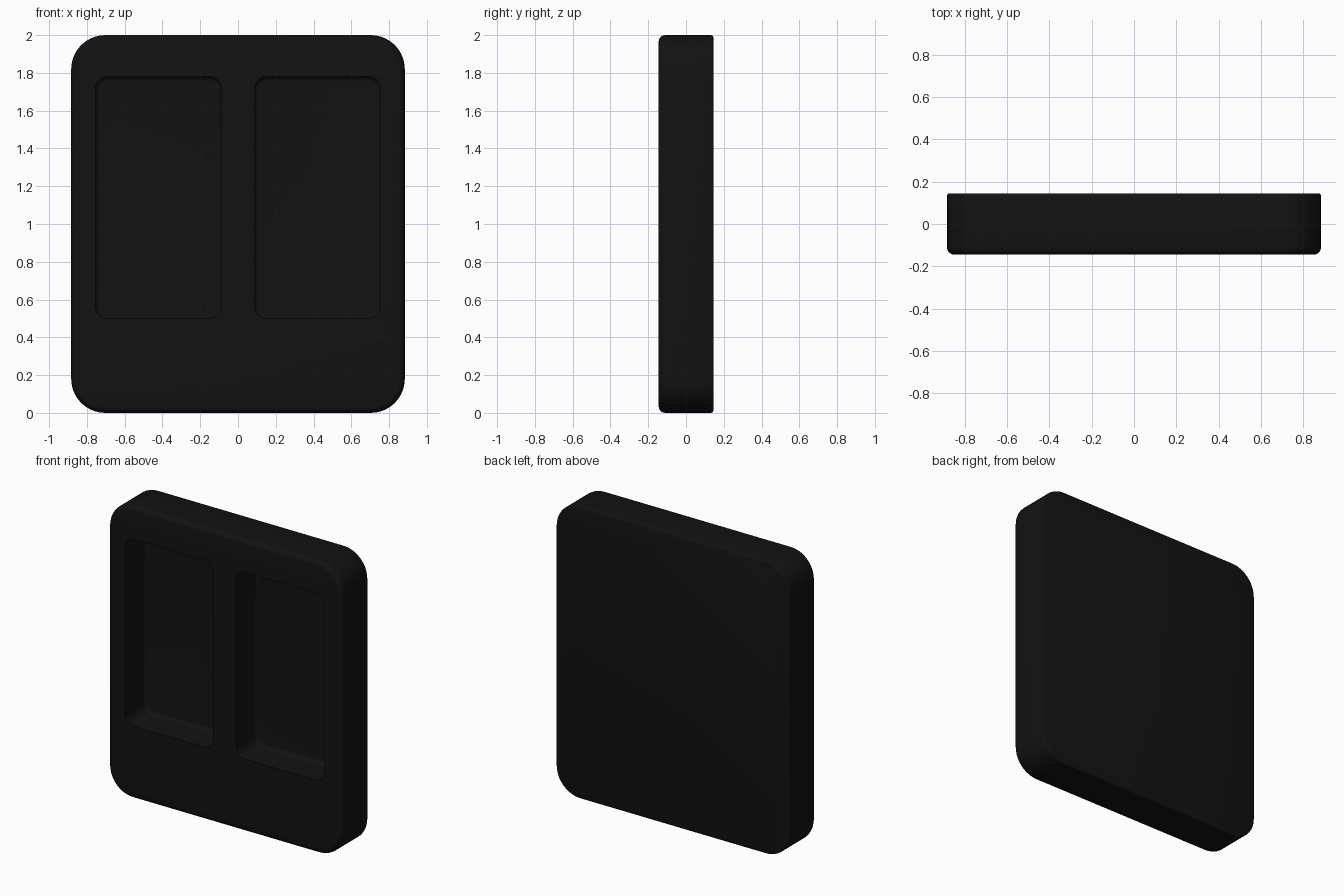
import bpy, bmesh, math

if "Cube" in bpy.data.objects:
    bpy.data.objects.remove(bpy.data.objects["Cube"])


def rounded_ring(bm, cx, cz, hw, hh, r, y, seg):
    """Ring of vertices around a rounded rectangle in the XZ plane."""
    verts = []
    for k, (sx, sz) in enumerate([(1, 1), (-1, 1), (-1, -1), (1, -1)]):
        for i in range(seg + 1):
            a = math.pi / 2 * (k + i / seg)
            verts.append(bm.verts.new((cx + sx * (hw - r) + r * math.cos(a), y,
                                       cz + sz * (hh - r) + r * math.sin(a))))
    return verts


def slab(name, cx, cz, hw, hh, r, profile, seg=10):
    """Loft rounded rectangles through (inset, y) profile points, capped at both ends."""
    bm = bmesh.new()
    rings = [rounded_ring(bm, cx, cz, hw - d, hh - d, r - d, y, seg) for d, y in profile]
    for a, b in zip(rings, rings[1:]):
        for i in range(len(a)):
            j = (i + 1) % len(a)
            bm.faces.new((a[i], a[j], b[j], b[i]))
    bm.faces.new(rings[0])
    bm.faces.new(rings[-1])
    bmesh.ops.recalc_face_normals(bm, faces=bm.faces)
    mesh = bpy.data.meshes.new(name)
    bm.to_mesh(mesh)
    bm.free()
    obj = bpy.data.objects.new(name, mesh)
    bpy.context.collection.objects.link(obj)
    return obj


def fillet(y, r, direction, n=5):
    """Quarter-round from a flat end at y back to the straight side wall."""
    return [(r * (1 - math.sin(t)), y + direction * r * (1 - math.cos(t)))
            for t in (math.pi / 2 * i / n for i in range(n + 1))]


# Plate: soft front edge, tighter back edge
plate = slab("plate", 0, 1.0, 0.883, 1.0, 0.18,
             fillet(-0.145, 0.035, 1) + fillet(0.145, 0.012, -1, 3)[::-1])
black = bpy.data.materials.new("black_plastic")
black.diffuse_color = (0.006, 0.006, 0.006, 1)
black.use_nodes = True
black.node_tree.nodes["Principled BSDF"].inputs["Base Color"].default_value = black.diffuse_color
plate.data.materials.append(black)

# Two deep pockets with rounded floors
for side, label in ((-1, "left"), (1, "right")):
    cutter = slab(label + "_pocket_cutter", side * 0.421, 1.14, 0.334, 0.64, 0.065,
                  [(0, -0.3)] + fillet(0.07, 0.025, -1)[::-1], 6)
    cutter.data.materials.append(black)
    cutter.hide_render = True
    cutter.hide_set(True)
    mod = plate.modifiers.new(label + "_pocket", 'BOOLEAN')
    mod.operation = 'DIFFERENCE'
    mod.solver = 'EXACT'
    mod.object = cutter

# Bake the pockets, then smooth the rounds
bpy.context.view_layer.objects.active = plate
plate.select_set(True)
for mod in list(plate.modifiers):
    bpy.ops.object.modifier_apply(modifier=mod.name)
for obj in [o for o in bpy.data.objects if o.hide_render]:
    bpy.data.objects.remove(obj)
bpy.ops.object.shade_smooth_by_angle(angle=math.radians(35))
